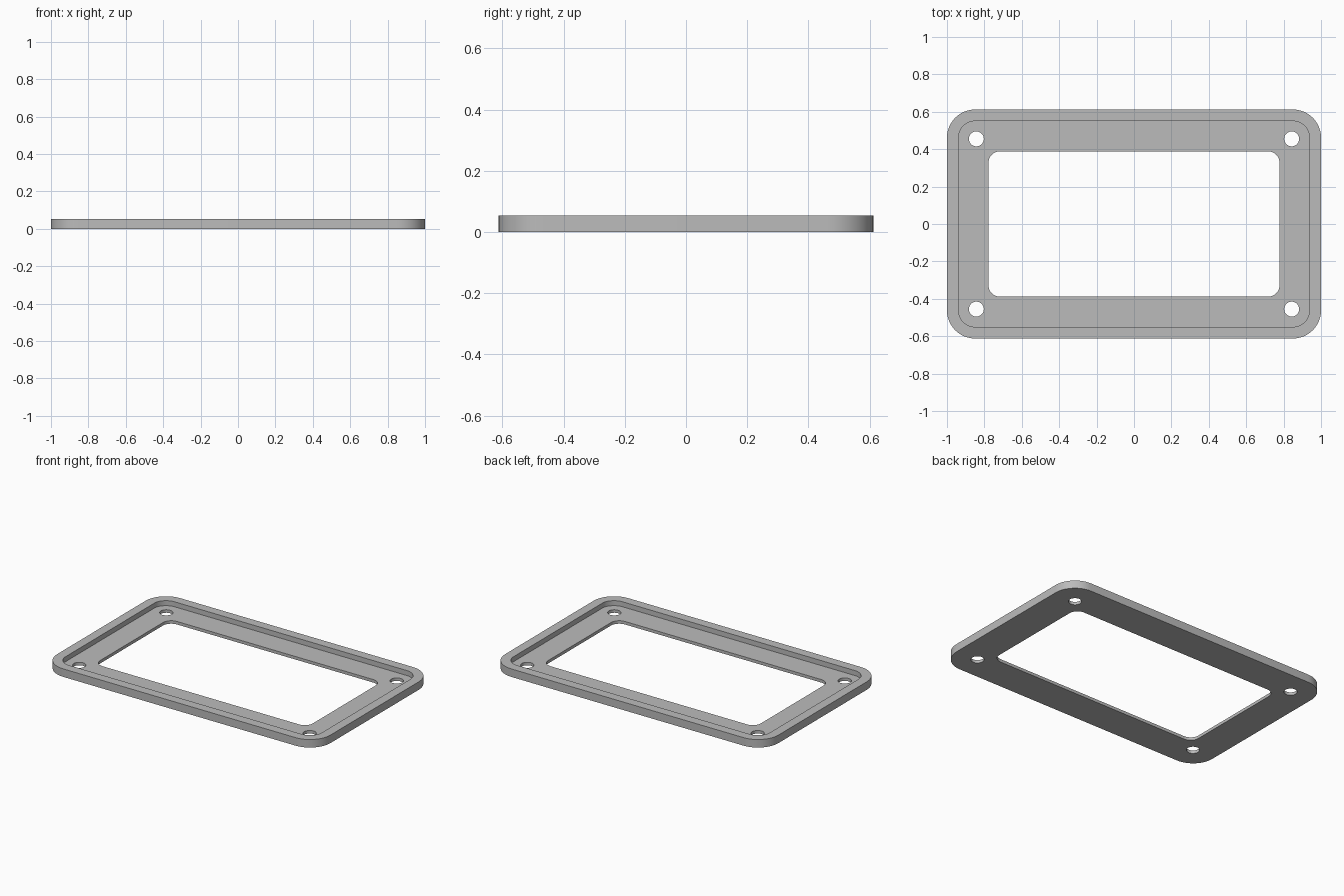
import bpy
import bmesh
from math import cos, sin, pi

cube = bpy.data.objects.get("Cube")
if cube:
    bpy.data.objects.remove(cube, do_unlink=True)

HEIGHT = 0.053
FLOOR = 0.02
CORNERS = ((1, 1), (-1, 1), (-1, -1), (1, -1))

grey = bpy.data.materials.new("plain grey")
grey.use_nodes = True
grey.diffuse_color = (0.5, 0.5, 0.5, 1)
grey.node_tree.nodes["Principled BSDF"].inputs["Base Color"].default_value = (0.5, 0.5, 0.5, 1)


def rounded_rect(half_x, half_y, radius, steps=12):
    """Outline of a rounded rectangle, counter-clockwise."""
    points = []
    for quarter, (sx, sy) in enumerate(CORNERS):
        for i in range(steps + 1):
            a = (quarter + i / steps) * pi / 2
            points.append((sx * (half_x - radius) + radius * cos(a),
                           sy * (half_y - radius) + radius * sin(a)))
    return points


def circle(cx, cy, radius, steps=32):
    return [(cx + radius * cos(2 * pi * i / steps),
             cy + radius * sin(2 * pi * i / steps)) for i in range(steps)]


bm = bmesh.new()


def ring(points, z):
    """Closed loop of vertices and edges at one height."""
    verts = [bm.verts.new((x, y, z)) for x, y in points]
    edges = [bm.edges.new((v, verts[i - 1])) for i, v in enumerate(verts)]
    return verts, edges


def bridge(a, b):
    for i in range(len(a[0])):
        bm.faces.new((a[0][i - 1], a[0][i], b[0][i], b[0][i - 1]))


def fill(rings):
    """Flat face bounded by the first ring, with the others as holes."""
    edges = [e for r in rings for e in r[1]]
    bmesh.ops.triangle_fill(bm, use_beauty=True, edges=edges, normal=(0, 0, 1))


# Raised rim: outer wall, top band and inner wall
outer = rounded_rect(1, 0.612, 0.15)
inner = rounded_rect(0.938, 0.55, 0.088)
outer_base, outer_top = ring(outer, 0), ring(outer, HEIGHT)
inner_top, inner_floor = ring(inner, HEIGHT), ring(inner, FLOOR)
bridge(outer_base, outer_top)
bridge(outer_top, inner_top)
bridge(inner_top, inner_floor)

# Window and four screw holes through the floor
openings = [rounded_rect(0.778, 0.388, 0.06)]
openings += [circle(sx * 0.843, sy * 0.455, 0.04) for sx, sy in CORNERS]
below = [ring(p, 0) for p in openings]
above = [ring(p, FLOOR) for p in openings]
for low, high in zip(below, above):
    bridge(low, high)

# Underside and recessed floor
fill([outer_base] + below)
fill([inner_floor] + above)
bmesh.ops.recalc_face_normals(bm, faces=bm.faces)

mesh = bpy.data.meshes.new("bezel_frame")
bm.to_mesh(mesh)
bm.free()
mesh.materials.append(grey)
frame = bpy.data.objects.new("bezel_frame", mesh)
bpy.context.collection.objects.link(frame)

# Smooth rounded walls with crisp edges
bpy.ops.object.select_all(action='DESELECT')
frame.select_set(True)
bpy.context.view_layer.objects.active = frame
bpy.ops.object.shade_smooth_by_angle(angle=pi / 6)
